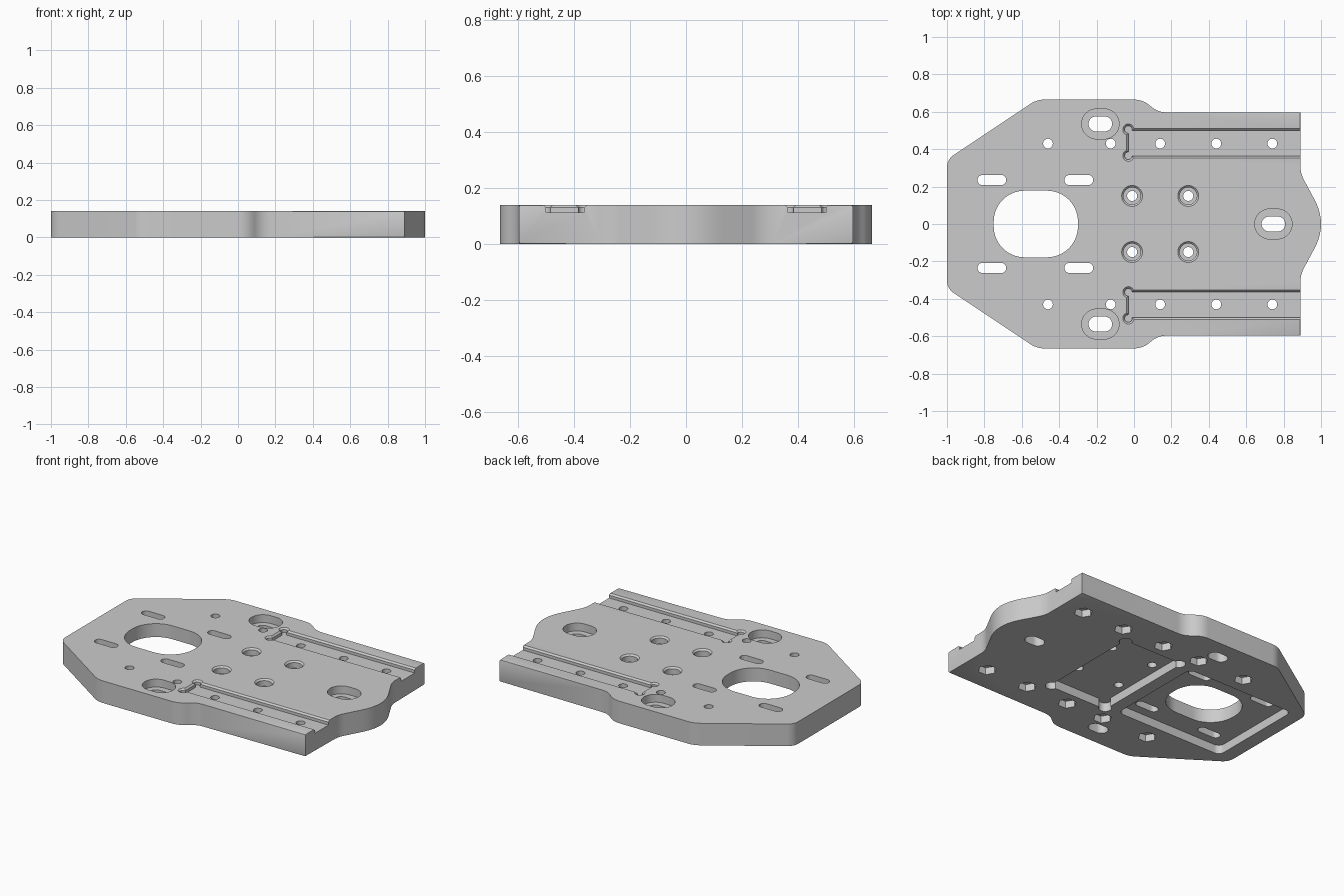
import bpy, bmesh, math
from mathutils import Vector

if "Cube" in bpy.data.objects:
    bpy.data.objects.remove(bpy.data.objects["Cube"], do_unlink=True)

T = 0.14        # plate thickness
C = 0.01        # edge chamfer
POCKET = 0.055  # underside pocket depth
GROOVE = 0.112  # height of groove floor

grey = bpy.data.materials.new("machined grey")
grey.use_nodes = True
grey.diffuse_color = (0.6, 0.6, 0.6, 1)
grey.node_tree.nodes["Principled BSDF"].inputs["Base Color"].default_value = (0.6, 0.6, 0.6, 1)


def outline(cx, cy, hx, hy, r, n=10, turn=0.0):
    """Rounded rectangle, slot or circle, depending on the radius."""
    pts = []
    for q, (sx, sy) in enumerate([(1, 1), (-1, 1), (-1, -1), (1, -1)]):
        for i in range(n + 1):
            a = math.pi / 2 * (q + i / n) + turn
            p = Vector((cx + sx * (hx - r) + r * math.cos(a), cy + sy * (hy - r) + r * math.sin(a)))
            if not pts or (p - pts[-1]).length > 1e-5:
                pts.append(p)
    if (pts[0] - pts[-1]).length < 1e-5:
        pts.pop()
    return pts


def loft(bm, rings):
    """Closed solid through a stack of (outline, height) rings."""
    loops = [[bm.verts.new((p.x, p.y, z)) for p in pts] for pts, z in rings]
    bm.faces.new(loops[0][::-1])
    bm.faces.new(loops[-1])
    for a, b in zip(loops, loops[1:]):
        for i in range(len(a)):
            j = (i + 1) % len(a)
            bm.faces.new((a[i], a[j], b[j], b[i]))


def to_object(bm, name):
    bmesh.ops.recalc_face_normals(bm, faces=bm.faces)
    me = bpy.data.meshes.new(name)
    bm.to_mesh(me)
    bm.free()
    me.materials.append(grey)
    ob = bpy.data.objects.new(name, me)
    bpy.context.collection.objects.link(ob)
    return ob


def cut(target, name, shapes):
    """Subtract a group of separate solids, each a list of rings."""
    bm = bmesh.new()
    for rings in shapes:
        loft(bm, rings)
    tool = to_object(bm, name)
    tool.hide_render = True
    mod = target.modifiers.new(name, 'BOOLEAN')
    mod.operation = 'DIFFERENCE'
    mod.solver = 'EXACT'
    mod.object = tool
    bpy.context.view_layer.objects.active = target
    bpy.ops.object.modifier_apply(modifier=name)
    bpy.data.objects.remove(tool, do_unlink=True)


def prism(pts, z0, z1):
    return [(pts, z0), (pts, z1)]


def sunk(z, cx, cy, hx, hy, r):
    """Recess from the top with a chamfered rim."""
    a = outline(cx, cy, hx, hy, r)
    b = outline(cx, cy, hx + C, hy + C, r + C)
    return [(a, z), (a, T - C), (b, T), (b, T + 0.05)]


def round_corner(a, b, c, d, n=6):
    """Arc-like curve replacing corner b, starting d away from it."""
    p, q = b + (a - b).normalized() * d, b + (c - b).normalized() * d
    return [p * (1 - t) ** 2 + b * 2 * t * (1 - t) + q * t * t for t in (i / n for i in range(n + 1))]


# Plate outline: half profile as (x, y, corner rounding), mirrored in y
half = [(1.035, 0, 0.15), (0.89, 0.27, 0.04), (0.89, 0.597, 0), (0.125, 0.597, 0.05),
        (0.05, 0.665, 0.05), (-0.52, 0.665, 0.04), (-1, 0.345, 0.045)]
full = half + [(x, -y, d) for x, y, d in half[:0:-1]]
pts = []
for i, (x, y, d) in enumerate(full):
    b = Vector((x, y))
    if d:
        pts += round_corner(Vector(full[i - 1][:2]), b, Vector(full[(i + 1) % len(full)][:2]), d, 10)
    else:
        pts.append(b)
nose = max(p.x for p in pts)
for p in pts:
    if p.x > 0.9:
        p.x = 0.9 + (p.x - 0.9) * 0.1 / (nose - 0.9)

# Base plate with chamfered top and bottom rims
bm = bmesh.new()
loft(bm, prism(pts, 0, T))
rim = [e for e in bm.edges if abs(e.verts[0].co.z - e.verts[1].co.z) < 1e-6]
bmesh.ops.bevel(bm, geom=rim, offset=0.007, segments=2, affect='EDGES', profile=0.5)
plate = to_object(bm, "mounting_plate")

SIDES = (1, -1)
rail_x = (-0.46, -0.125, 0.14, 0.44, 0.74)
post_x = (-0.01, 0.29)
ears = [(-0.18, 0.535), (-0.18, -0.535), (0.745, 0)]

# Rail grooves along both edges, open at the end, with relieved corners
cut(plate, "rail_grooves", [sunk(GROOVE, 0.485, s * 0.432, 0.515, 0.068, 0.002) for s in SIDES])
cut(plate, "groove_reliefs", [sunk(GROOVE - 0.001, -0.03, s * y, 0.02, 0.02, 0.02)
                              for s in SIDES for y in (0.365, 0.505)])

# Counterbores for posts and recesses around the mounting slots
cut(plate, "counterbores", [sunk(0.095, x, s * 0.15, 0.046, 0.046, 0.046) for x in post_x for s in SIDES]
    + [prism(outline(x, y, 0.1, 0.08, 0.08), 0.09, T + 0.05) for x, y in ears])

# Underside pockets, corner reliefs and hexagonal nut seats
cut(plate, "underside_pockets", [
    prism(outline(0.14, 0, 0.21, 0.34, 0.005), -0.05, POCKET),
    prism(outline(-0.53, 0, 0.38, 0.32, 0.04), -0.05, POCKET)])
cut(plate, "pocket_reliefs", [prism(outline(0.14 + i * 0.2, j * 0.33, 0.038, 0.038, 0.038), -0.05, POCKET + 0.001)
                              for i in SIDES for j in SIDES])
hexagon = [Vector((math.cos(k * math.pi / 3), math.sin(k * math.pi / 3))) * 0.054 for k in range(6)]
cut(plate, "nut_seats", [prism([p + Vector((x, s * 0.43)) for p in hexagon], -0.05, 0.045)
                         for x in rail_x for s in SIDES])

# Through openings: large bore, slots and round holes
holes = [outline(-0.525, 0, 0.225, 0.178, 0.165, 16)]
holes += [outline(x, s * 0.235, 0.077, 0.027, 0.027) for x in (-0.76, -0.295) for s in SIDES]
holes += [outline(x, y, 0.063, 0.04, 0.04) for x, y in ears]
holes += [outline(x, s * 0.43, 0.026, 0.026, 0.026, 6) for x in rail_x for s in SIDES]
holes += [outline(x, s * 0.15, 0.027, 0.027, 0.027, 6) for x in post_x for s in SIDES]
cut(plate, "through_holes", [prism(h, -0.1, 0.3) for h in holes])

# Smooth curved walls while keeping machined edges crisp
bpy.ops.object.select_all(action='DESELECT')
plate.select_set(True)
bpy.context.view_layer.objects.active = plate
bpy.ops.object.shade_smooth_by_angle(angle=math.radians(30))
